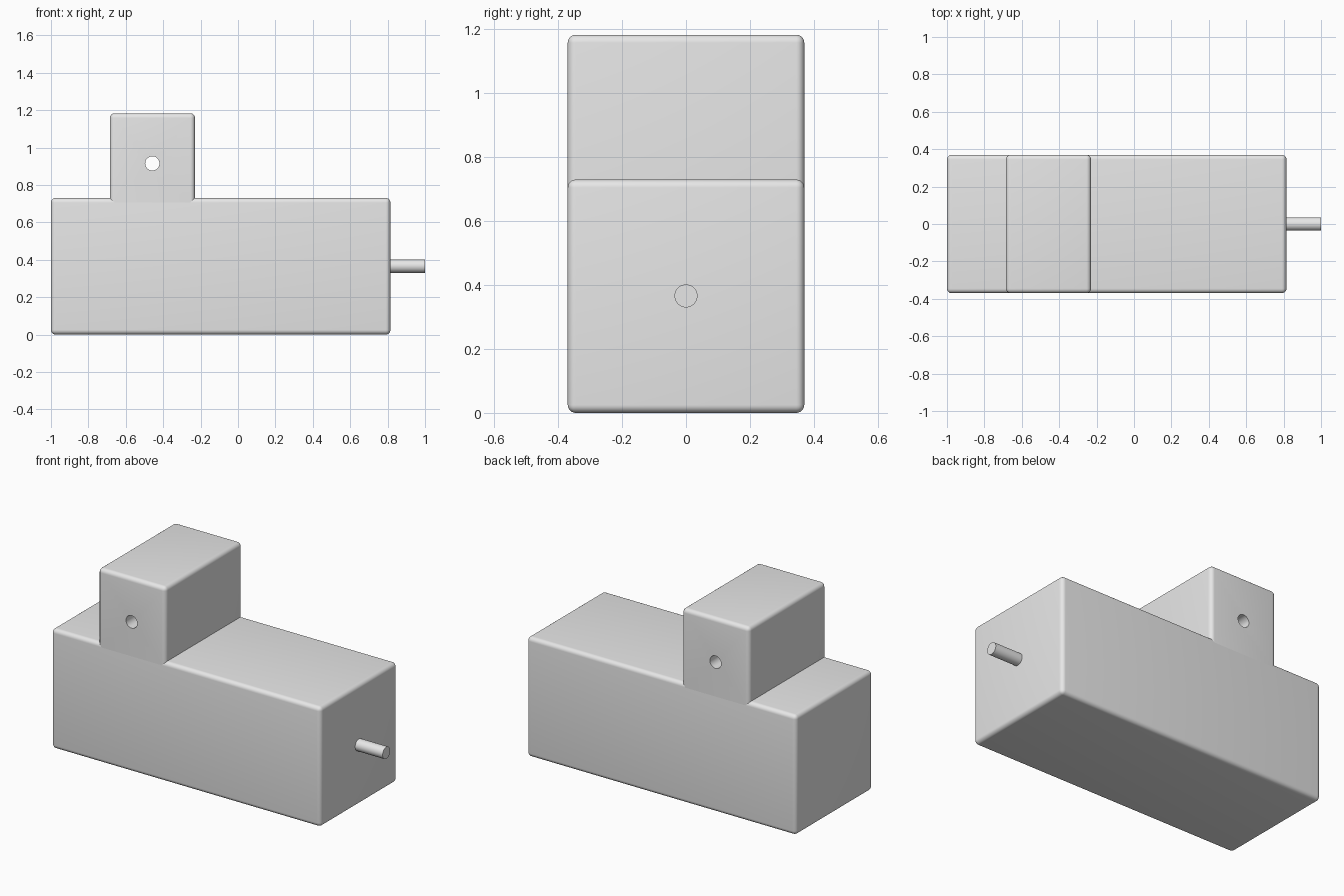
import bpy
import math

cube = bpy.data.objects.get("Cube")
if cube:
    bpy.data.objects.remove(cube, do_unlink=True)

grey = bpy.data.materials.new("plain grey")
grey.use_nodes = True
colour = (0.8, 0.8, 0.8, 1)
grey.diffuse_color = colour
grey.node_tree.nodes["Principled BSDF"].inputs["Base Color"].default_value = colour

DEPTH = 0.74
ROUND = 0.025
BODY_TOP = 0.73


def apply_all(obj):
    bpy.context.view_layer.objects.active = obj
    for mod in list(obj.modifiers):
        bpy.ops.object.modifier_apply(modifier=mod.name)


def smooth(obj):
    bpy.ops.object.select_all(action="DESELECT")
    obj.select_set(True)
    bpy.context.view_layer.objects.active = obj
    bpy.ops.object.shade_smooth_by_angle(angle=math.radians(35))


def block(name, x0, x1, z0, z1, open_base=False):
    """Box with rounded edges; an open base keeps its lower rim sharp."""
    bpy.ops.mesh.primitive_cube_add(size=1, location=((x0 + x1) / 2, 0, (z0 + z1) / 2))
    obj = bpy.context.object
    obj.name = name
    obj.scale = (x1 - x0, DEPTH, z1 - z0)
    bpy.ops.object.transform_apply(location=True, rotation=True, scale=True)
    obj.data.materials.append(grey)
    weights = obj.data.attributes.new("bevel_weight_edge", "FLOAT", "EDGE")
    for edge in obj.data.edges:
        at_base = all(obj.data.vertices[v].co.z < z0 + 0.01 for v in edge.vertices)
        weights.data[edge.index].value = 0 if open_base and at_base else 1
    bevel = obj.modifiers.new("round edges", "BEVEL")
    bevel.limit_method = "WEIGHT"
    bevel.width = ROUND
    bevel.segments = 6
    apply_all(obj)
    return obj


def rod(name, radius, length, location, rotation):
    bpy.ops.mesh.primitive_cylinder_add(vertices=48, radius=radius, depth=length,
                                        location=location, rotation=rotation)
    obj = bpy.context.object
    obj.name = name
    obj.data.materials.append(grey)
    return obj


# Main housing and the raised lug, which ends inside the rounded rim
body = block("main_body", -1, 0.815, 0, BODY_TOP)
lug = block("mounting_lug", -0.685, -0.23, BODY_TOP - ROUND, 1.183, open_base=True)

# Cross hole through the lug
cutter = rod("hole_cutter", 0.038, 1, (-0.458, 0, 0.915), (math.pi / 2, 0, 0))
cutter.hide_render = True
cut = lug.modifiers.new("cross hole", "BOOLEAN")
cut.operation = "DIFFERENCE"
cut.solver = "EXACT"
cut.object = cutter
apply_all(lug)
bpy.data.objects.remove(cutter, do_unlink=True)

# Output shaft
shaft = rod("output_shaft", 0.036, 0.2, (0.9, 0, 0.366), (0, math.pi / 2, 0))

for part in (body, lug, shaft):
    smooth(part)
